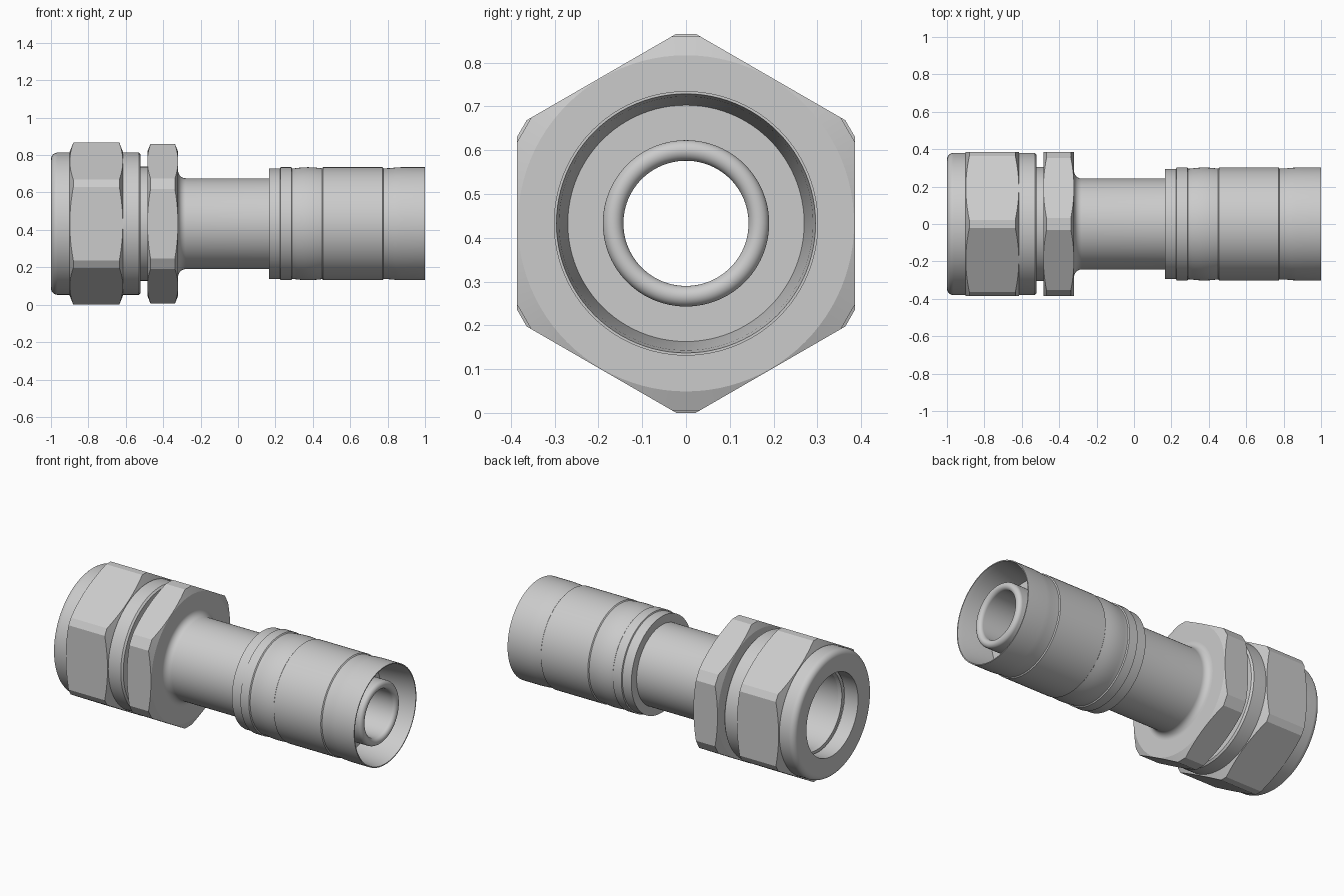
import bpy, bmesh
from math import pi, sin, cos, sqrt, atan2, radians

if "Cube" in bpy.data.objects:
    bpy.data.objects.remove(bpy.data.objects["Cube"])

AXIS_Z = 0.433
SEG = 96


def make_object(name, bm):
    bmesh.ops.recalc_face_normals(bm, faces=bm.faces[:])
    mesh = bpy.data.meshes.new(name)
    bm.to_mesh(mesh)
    bm.free()
    obj = bpy.data.objects.new(name, mesh)
    bpy.context.collection.objects.link(obj)
    obj.location.z = AXIS_Z
    return obj


def smooth(obj):
    bpy.ops.object.select_all(action='DESELECT')
    obj.select_set(True)
    bpy.context.view_layer.objects.active = obj
    bpy.ops.object.shade_smooth_by_angle(angle=radians(14))


def loft(name, rings, closed, capped):
    """Bridge successive rings of points."""
    bm = bmesh.new()
    vs = [[bm.verts.new(p) for p in ring] for ring in rings]
    pairs = list(zip(vs, vs[1:])) + ([(vs[-1], vs[0])] if closed else [])
    for a, b in pairs:
        for i in range(len(a)):
            j = (i + 1) % len(a)
            bm.faces.new((a[i], a[j], b[j], b[i]))
    if capped:
        bm.faces.new(vs[0])
        bm.faces.new(vs[-1])
    return make_object(name, bm)


def lathe(name, profile):
    """Revolve a closed (x, radius) outline around the x axis."""
    rings = [[(x, r * cos(2 * pi * i / SEG), r * sin(2 * pi * i / SEG))
              for i in range(SEG)] for x, r in profile]
    return loft(name, rings, True, False)


def arc(cx, cr, rad, a0, a1, n=10):
    return [(cx + rad * cos(radians(a0 + (a1 - a0) * i / n)),
             cr + rad * sin(radians(a0 + (a1 - a0) * i / n))) for i in range(n + 1)]


def hex_part(name, x0, x1, flat, corner, inner):
    """Hexagon with trimmed corners and conical end chamfers."""
    h = (flat / cos(pi / 6) - corner) * sqrt(3)
    rad, d = sqrt(corner ** 2 + h ** 2), atan2(h, corner)
    angles = [pi / 6 + k * pi / 3 + s * d for k in range(6) for s in (-1, 1)]
    obj = loft(name, [[(x, rad * cos(a), rad * sin(a)) for a in angles]
                      for x in (x0 - 0.05, x1 + 0.05)], False, True)
    chamfer = lathe("chamfer_cutter", [
        (x0, inner), (x0, 0.384), (x0 + 0.03, 0.46),
        (x1 - 0.03, 0.46), (x1, 0.384), (x1, inner)])
    chamfer.hide_render = True
    mod = obj.modifiers.new("chamfer", 'BOOLEAN')
    mod.operation, mod.solver, mod.object = 'INTERSECT', 'EXACT', chamfer
    bpy.context.view_layer.update()
    deps = bpy.context.evaluated_depsgraph_get()
    mesh = bpy.data.meshes.new_from_object(obj.evaluated_get(deps))
    obj.modifiers.clear()
    obj.data = mesh
    bpy.data.objects.remove(chamfer)
    smooth(obj)


# Round sleeve of the union nut, with rounded outer end
smooth(lathe("nut_sleeve", [(-0.993, 0.25)] + arc(-0.965, 0.345, 0.035, 180, 90) + [
    (-0.53, 0.38), (-0.52, 0.37), (-0.52, 0.315), (-0.9, 0.315), (-0.9, 0.25),
    (-0.985, 0.25), (-1.0, 0.262)][0:5] + [(-0.985, 0.25)]))

# Hexagons of the nut and of the fitting body
hex_part("nut_hexagon", -0.90, -0.615, 0.386, 0.433, 0.34)
hex_part("body_hexagon", -0.485, -0.32, 0.386, 0.427, 0.27)

# Fitting body: spigot inside the nut, filleted neck, inner nipple with round lip
smooth(lathe("fitting_body", [(-0.89, 0.24), (-0.88, 0.28), (-0.86, 0.305), (-0.33, 0.305),
                              (-0.32, 0.283)]
             + arc(-0.28, 0.283, 0.04, 180, 270)
             + [(0.3, 0.243), (0.3, 0.19)]
             + arc(0.947, 0.1665, 0.0235, 90, -90, 20)
             + [(-0.40, 0.143), (-0.45, 0.225), (-0.87, 0.232)]))

# Crimped ferrule with grooves, bulge and flared open end
bulge = [(0.30 + 0.15 * t / 12, 0.296 + 0.006 * sin(pi * t / 12)) for t in range(13)]
smooth(lathe("ferrule", [(0.165, 0.235), (0.165, 0.295), (0.225, 0.295), (0.228, 0.302),
                         (0.285, 0.302), (0.29, 0.296)] + bulge + [
    (0.455, 0.302), (0.773, 0.302), (0.778, 0.296), (0.81, 0.297), (0.84, 0.300),
    (0.87, 0.302), (1.0, 0.302), (1.0, 0.296), (0.97, 0.290), (0.80, 0.272),
    (0.78, 0.27), (0.78, 0.185), (0.35, 0.185), (0.35, 0.235)]))
